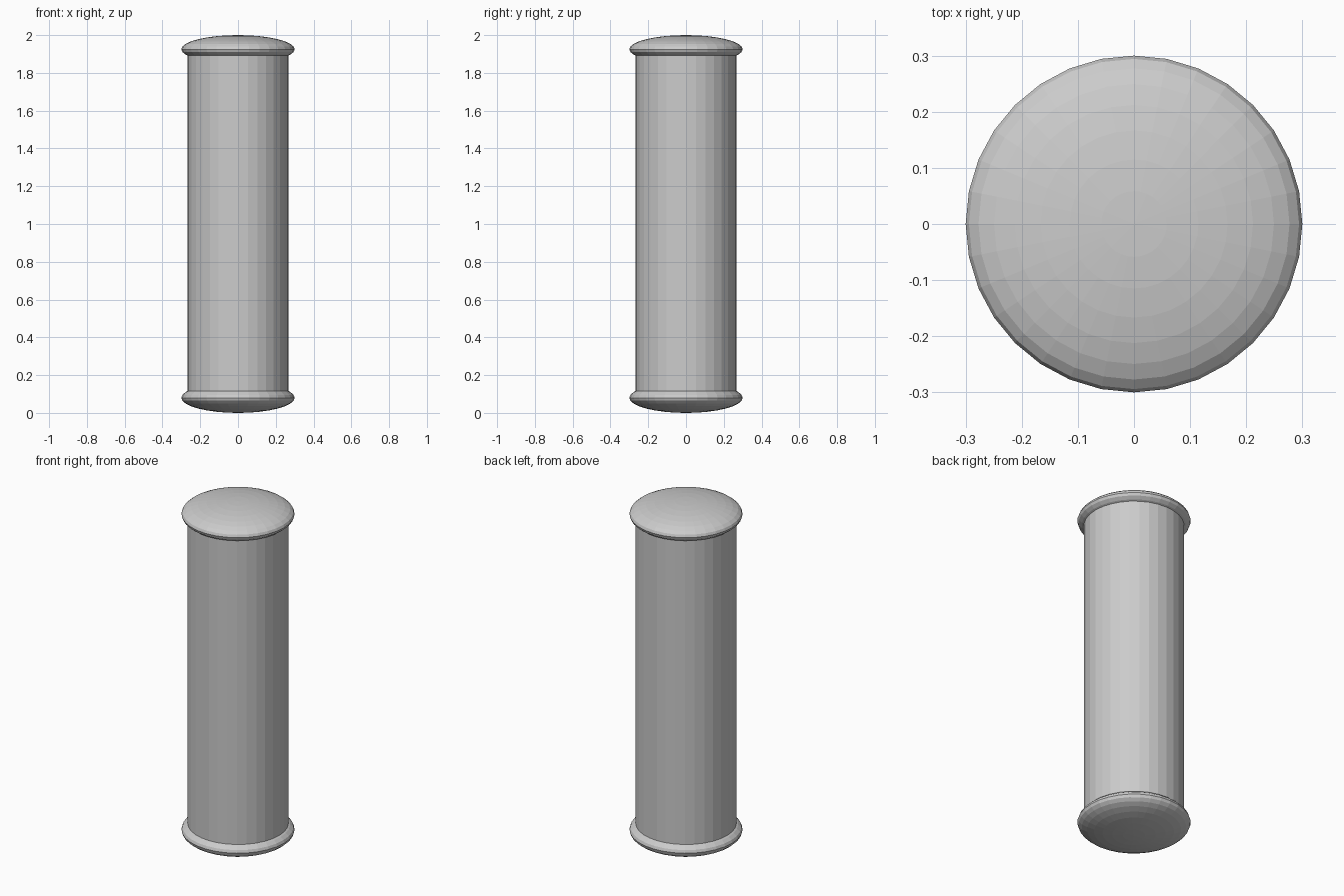
import bpy

if "Cube" in bpy.data.objects:
    bpy.data.objects.remove(bpy.data.objects["Cube"])

SIDES = 32


def cap(name, z, half_height):
    # Flattened sphere closing one end of the tube
    bpy.ops.mesh.primitive_uv_sphere_add(segments=SIDES, ring_count=16, radius=1, location=(0, 0, z))
    ob = bpy.context.object
    ob.name = name
    ob.scale = (0.3, 0.3, half_height)
    bpy.ops.object.transform_apply(location=False, rotation=False, scale=True)


# Straight tube
bpy.ops.mesh.primitive_cylinder_add(vertices=SIDES, radius=0.267, depth=1.84, location=(0, 0, 1))
bpy.context.object.name = "tube"

# Domed ends
cap("top_cap", 1.925, 0.075)
cap("bottom_cap", 0.08, 0.08)
